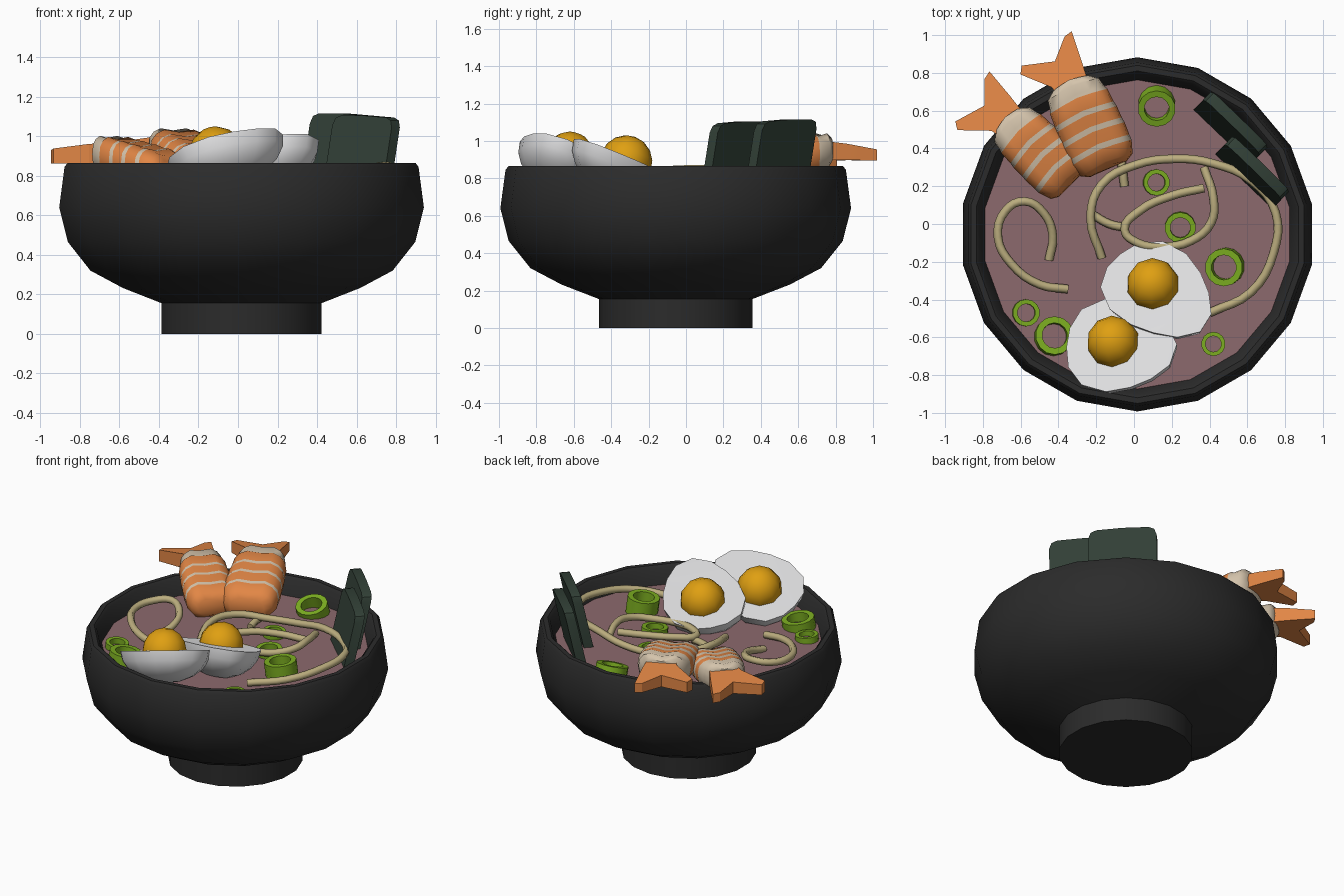
import bpy, bmesh, math
from mathutils import Vector, Matrix

if "Cube" in bpy.data.objects:
    bpy.data.objects.remove(bpy.data.objects["Cube"])


def material(name, *rgb):
    m = bpy.data.materials.new(name)
    m.diffuse_color = (*rgb, 1)
    m.use_nodes = True
    m.node_tree.nodes["Principled BSDF"].inputs["Base Color"].default_value = m.diffuse_color
    return m


BLACK = material("bowl black", .024, .024, .024)
SOUP = material("broth", .265, .143, .153)
NOODLE = material("noodle beige", .5, .42, .21)
GREEN = material("onion green", .2, .42, .015)
NORI = material("seaweed green", .032, .052, .038)
WHITE = material("egg white", .8, .8, .81)
YOLK = material("yolk yellow", .74, .35, .006)
ORANGE = material("shrimp orange", .76, .24, .06)
CREAM = material("shrimp cream", .66, .55, .41)

CX, CY = .018, -.055   # bowl centre
SOUP_Z = .75


def finish(name, bm, mats, angle=40):
    bmesh.ops.recalc_face_normals(bm, faces=bm.faces)
    me = bpy.data.meshes.new(name)
    bm.to_mesh(me)
    bm.free()
    for m in mats:
        me.materials.append(m)
    ob = bpy.data.objects.new(name, me)
    bpy.context.collection.objects.link(ob)
    bpy.ops.object.select_all(action='DESELECT')
    ob.select_set(True)
    bpy.context.view_layer.objects.active = ob
    if angle:
        bpy.ops.object.shade_smooth_by_angle(angle=math.radians(angle))
    return ob


def loft(rings, closed=False, row_mat=lambda i: 0):
    """Skin a list of point rings; cap the ends or join them in a loop."""
    bm = bmesh.new()
    vs = [[bm.verts.new(p) for p in r] for r in rings]
    n, k = len(vs), len(vs[0])
    for i in range(n if closed else n - 1):
        a, b = vs[i], vs[(i + 1) % n]
        for j in range(k):
            f = bm.faces.new((a[j], a[(j + 1) % k], b[(j + 1) % k], b[j]))
            f.material_index = row_mat(i)
    if not closed:
        bm.faces.new(vs[0]).material_index = row_mat(0)
        bm.faces.new(vs[-1]).material_index = row_mat(n - 2)
    return bm


def lathe(profile, sides):
    step = math.tau / sides
    return [[(r * math.cos(math.pi / 2 + j * step), r * math.sin(math.pi / 2 + j * step), z)
             for j in range(sides)] for r, z in profile]


# Bowl with foot and sloped inner wall
bowl = finish("bowl", loft(lathe([
    (.411, 0), (.411, .155), (.61, .232), (.777, .32), (.893, .465), (.9375, .64),
    (.91, .845), (.895, .865), (.865, .865), (.85, .85), (.815, SOUP_Z - .01)], 18)), [BLACK])
bowl.location = (CX, CY, 0)

# Broth surface
broth = finish("broth", loft(lathe([(.81, SOUP_Z - .03), (.818, SOUP_Z)], 18)), [SOUP])
broth.location = (CX, CY, 0)


# Noodles
def noodle(name, pts):
    cu = bpy.data.curves.new(name, 'CURVE')
    cu.dimensions = '3D'
    cu.bevel_depth, cu.bevel_resolution, cu.resolution_u = .023, 1, 4
    cu.use_fill_caps = True
    sp = cu.splines.new('BEZIER')
    sp.bezier_points.add(len(pts) - 1)
    for bp, p in zip(sp.bezier_points, pts):
        bp.co = p
        bp.handle_left_type = bp.handle_right_type = 'AUTO'
    cu.materials.append(NOODLE)
    ob = bpy.data.objects.new(name, cu)
    bpy.context.collection.objects.link(ob)
    bpy.ops.object.select_all(action='DESELECT')
    ob.select_set(True)
    bpy.context.view_layer.objects.active = ob
    bpy.ops.object.convert(target='MESH')


noodle("noodle_outer", [(.4, -.47, .77), (.62, -.36, .81), (.74, -.15, .84), (.75, .06, .85),
                        (.62, .23, .84), (.42, .32, .84), (.22, .345, .81), (0, .31, .8),
                        (-.17, .21, .82), (-.23, .04, .82), (-.17, -.18, .77)])
noodle("noodle_inner", [(.37, .19, .8), (.2, .15, .81), (.03, .07, .81), (-.05, -.03, .8),
                        (.02, -.1, .8), (.14, -.12, .8), (.3, -.09, .8), (.41, .01, .82),
                        (.42, .14, .83), (.37, .3, .8)])
noodle("noodle_left", [(-.35, -.345, .77), (-.5, -.32, .79), (-.65, -.21, .81), (-.72, -.07, .82),
                       (-.68, .07, .83), (-.58, .12, .84), (-.48, .06, .82), (-.43, -.06, .79),
                       (-.45, -.19, .76)])
noodle("noodle_link", [(-.22, .05, .78), (-.13, 0, .78), (-.04, -.02, .78)])
noodle("noodle_short", [(-.07, .36, .77), (-.06, .28, .78), (-.05, .2, .77)])

# Spring onion rings: x, y, radius, top height, tilt about x and y
for i, (x, y, r, top, tx, ty) in enumerate([
        (.12, .61, .1, .81, 18, 0), (.12, .22, .07, .785, 0, 5), (.245, -.02, .082, .79, 5, 0),
        (.475, -.23, .1, .85, 3, -6), (-.57, -.47, .072, .785, 0, 5),
        (-.42, -.59, .102, .81, -6, 6), (.42, -.635, .064, .785, 0, 0)]):
    h = top - SOUP_Z + .05
    ring = finish(f"onion_ring_{i + 1}", loft(lathe(
        [(r, -h), (r, 0), (r * .66, 0), (r * .66, -h)], 14), closed=True), [GREEN])
    ring.location = (x, y, top)
    ring.rotation_euler = (math.radians(tx), math.radians(ty), 0)


# Halved eggs, cut face tilted, each with a domed yolk
def egg(name, centre, yolk_xy, a, b, turn, sx, sy, tri):
    tilt = Vector((0, 0, 1)).rotation_difference(Vector((-sx, sy, 1))).to_matrix().to_4x4()
    place = Matrix.Translation(centre) @ tilt
    bm = bmesh.new()
    bmesh.ops.create_uvsphere(bm, u_segments=14, v_segments=10, radius=1)
    cut = bmesh.ops.bisect_plane(bm, geom=bm.verts[:] + bm.edges[:] + bm.faces[:],
                                 plane_co=(0, 0, 0), plane_no=(0, 0, 1), clear_outer=True)
    bmesh.ops.holes_fill(bm, edges=[e for e in bm.edges if e.is_boundary])
    for v in bm.verts:
        k = 1 + .07 * math.cos(3 * (math.atan2(v.co.y, v.co.x) + turn - tri))
        v.co = (v.co.x * a * k, v.co.y * b * k, v.co.z * .2)
    bm.transform(place @ Matrix.Rotation(turn, 4, 'Z'))
    finish(name, bm, [WHITE], 50)
    dx, dy = yolk_xy[0] - centre[0], yolk_xy[1] - centre[1]
    bm = bmesh.new()
    bmesh.ops.create_uvsphere(bm, u_segments=10, v_segments=8, radius=.14)
    bm.transform(Matrix.Translation((*yolk_xy, centre[2] + sx * dx - sy * dy)) @ tilt)
    finish(name + "_yolk", bm, [YOLK], 50)


egg("egg_front", (-.085, -.645, .925), (-.11, -.625), .305, .255, math.radians(-12), .28, .37,
    math.radians(-5))
egg("egg_back", (.125, -.35, .905), (.1, -.32), .315, .245, math.radians(-36), .1, .38,
    math.radians(-45))


# Seaweed sheets standing at the rim, leaning outward
def seaweed(name, cx, cy, top):
    u, n = Vector((.72, -.69, 0)), Vector((.69, .72, 0))
    lo, hw = SOUP_Z - .03, .21
    outline = [(-hw, lo), (hw, lo), (hw, top - .06), (hw - .015, top - .025), (hw - .05, top - .01),
               (0, top), (-hw + .05, top), (-hw + .015, top - .012), (-hw, top - .05)]
    sides = [[Vector((cx, cy, 0)) + u * a + n * ((z - .93) * .22 + t) + Vector((0, 0, z))
              for a, z in outline] for t in (-.03, .03)]
    finish(name, loft(sides), [NORI], 30)


seaweed("seaweed_back", .515, .51, 1.115)
seaweed("seaweed_front", .63, .275, 1.105)


# Striped shrimp: lofted body with a centre crease, plus a forked tail
def shrimp(name, head, tail, w, h):
    head, tail = Vector(head), Vector(tail)
    d = Vector((tail.x - head.x, tail.y - head.y, 0)).normalized()
    p = Vector((-d.y, d.x, 0))
    # position along body, width factor, height factor, colour of the next strip
    rows = [(0, .6, .55, 0), (.05, .86, .85, 0), (.19, 1, 1, 1), (.25, 1, .96, 0), (.39, 1.02, 1.03, 1),
            (.45, 1.0, .98, 0), (.58, 1.0, 1.03, 1), (.64, .97, .98, 0), (.79, .95, 1.03, 1),
            (.83, .9, .92, 1), (.93, .84, .95, 1), (1.0, .6, .65, 1)]
    rings = []
    for t, fw, fh, _ in rows:
        ring = []
        for j in range(16):
            a = math.tau * j / 16
            c, s = math.cos(a), math.sin(a)
            x = math.copysign(abs(c) ** .75, c) * w * fw
            z = math.copysign(abs(s) ** .75, s) * h * fh
            if j == 4:
                z *= .84
            # strips bow slightly toward the tail at the crease
            ring.append(head.lerp(tail, t) + p * x + d * (.02 * (1 - abs(c))) + Vector((0, 0, z)))
        rings.append(ring)
    finish(name + "_body", loft(rings, row_mat=lambda i: rows[i][3]), [ORANGE, CREAM], 50)
    fan = [(-.05, .085), (.02, .1), (.15, .225), (.19, .2), (.14, .03), (.24, -.07), (.25, -.115),
           (.08, -.1), (-.05, -.085)]
    layers = [[tail + d * a + p * b + Vector((0, 0, s * (.05 - .08 * max(a, 0)) - .1 * max(a, 0)))
               for a, b in fan] for s in (-1, 1)]
    finish(name + "_tail", loft(layers), [ORANGE], 30)


shrimp("shrimp_right", (-.135, .29, .84), (-.335, .745, .95), .175, .11)
shrimp("shrimp_left", (-.33, .21, .82), (-.67, .55, .915), .155, .105)
